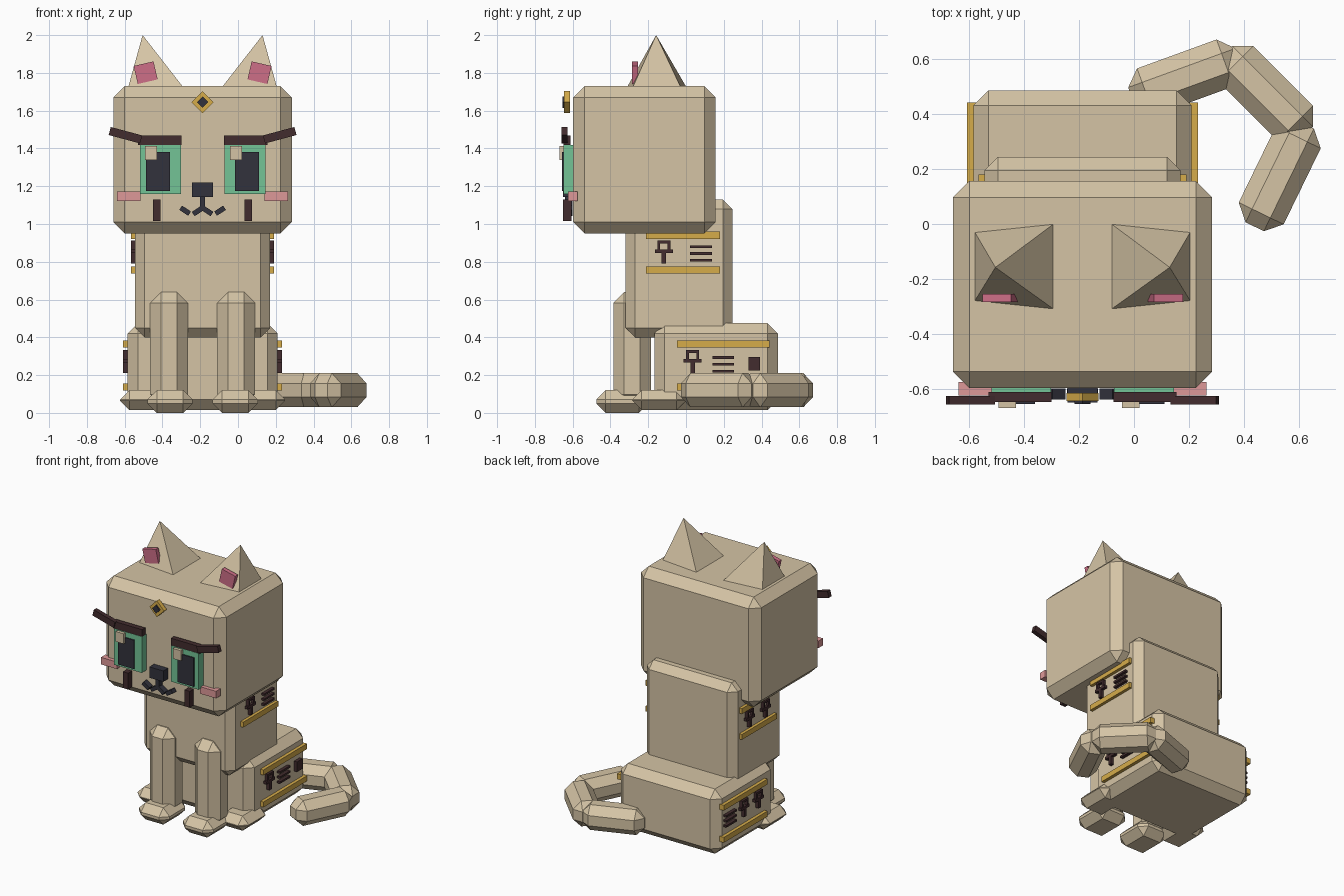
import bpy, bmesh, math
from mathutils import Matrix, Vector

if "Cube" in bpy.data.objects:
    bpy.data.objects.remove(bpy.data.objects["Cube"])

CX = -0.1875  # mirror plane of the body


def srgb(r, g, b):
    f = lambda c: c / 12.92 if c <= 0.04045 else ((c + 0.055) / 1.055) ** 2.4
    return (f(r / 255), f(g / 255), f(b / 255), 1)


def material(name, *rgb):
    m = bpy.data.materials.new(name)
    m.diffuse_color = srgb(*rgb)
    m.use_nodes = True
    m.node_tree.nodes["Principled BSDF"].inputs["Base Color"].default_value = m.diffuse_color
    return m


SAND = material("sand", 213, 196, 165)
GREEN = material("eye green", 115, 195, 150)
DARK = material("charcoal", 50, 50, 60)
BROWN = material("dark brown", 66, 44, 46)
GOLD = material("gold", 214, 172, 74)
ROSE = material("ear rose", 205, 110, 135)
BLUSH = material("blush pink", 222, 152, 152)


def finish(name, bm, mat):
    bmesh.ops.recalc_face_normals(bm, faces=bm.faces)
    me = bpy.data.meshes.new(name)
    bm.to_mesh(me)
    bm.free()
    me.materials.append(mat)
    ob = bpy.data.objects.new(name, me)
    bpy.context.collection.objects.link(ob)
    return ob


def box(name, mat, x, y, z, bevel=0, tilt=0, turn=0):
    """Box from (min, max) ranges; tilt turns it in the xz plane, turn about z."""
    lo, hi = Vector((x[0], y[0], z[0])), Vector((x[1], y[1], z[1]))
    bm = bmesh.new()
    bmesh.ops.create_cube(bm, size=1, matrix=Matrix.Diagonal((*(hi - lo), 1)))
    if bevel:
        bmesh.ops.bevel(bm, geom=bm.edges[:], offset=bevel, segments=1,
                        affect='EDGES', clamp_overlap=True)
    rot = Matrix.Rotation(math.radians(turn), 4, 'Z') @ Matrix.Rotation(math.radians(-tilt), 4, 'Y')
    bm.transform(Matrix.Translation((lo + hi) / 2) @ rot)
    return finish(name, bm, mat)


def flip(x):
    return (2 * CX - x[1], 2 * CX - x[0])


def pair(name, mat, x, y, z, bevel=0, tilt=0):
    box("left_" + name, mat, x, y, z, bevel, tilt)
    box("right_" + name, mat, flip(x), y, z, bevel, -tilt)


# Main masses
box("head", SAND, (-0.66, 0.285), (-0.597, 0.157), (0.95, 1.73), 0.06)
box("torso", SAND, (-0.545, 0.17), (-0.32, 0.245), (0.40, 1.13), 0.05)
box("haunches", SAND, (-0.585, 0.21), (-0.168, 0.487), (0.015, 0.475), 0.055)

# Legs and paws
pair("front_leg", SAND, (-0.465, -0.265), (-0.385, -0.185), (0.04, 0.64), 0.058)
pair("front_paw", SAND, (-0.48, -0.24), (-0.475, -0.2), (0, 0.12), 0.05)
pair("hind_paw", SAND, (-0.625, -0.4), (-0.285, 0.0), (0.015, 0.12), 0.05)

# Curled tail made of three chamfered blocks
for i, (tx, ty, ang) in enumerate([(0.187, 0.534, 20), (0.479, 0.476, -45), (0.531, 0.177, -116)]):
    box(f"tail_{i + 1}", SAND, (tx - 0.208, tx + 0.208), (ty - 0.091, ty + 0.091),
        (0.03, 0.21), 0.054, turn=ang)

# Ears: leaning four-sided pyramids
for name, s in (("left_ear", 1), ("right_ear", -1)):
    bm = bmesh.new()
    pts = [(-0.58, -0.03, 1.728), (-0.293, 0, 1.728), (-0.293, -0.31, 1.728),
           (-0.58, -0.28, 1.728), (-0.505, -0.158, 2.0)]
    v = [bm.verts.new((CX + s * (px - CX), py, pz)) for px, py, pz in pts]
    bm.faces.new(v[:4])
    for i in range(4):
        bm.faces.new((v[i], v[(i + 1) % 4], v[4]))
    finish(name, bm, SAND)
pair("inner_ear", ROSE, (-0.543, -0.435), (-0.285, -0.255), (1.752, 1.85), tilt=13)

# Eyes
pair("eye", GREEN, (-0.52, -0.303), (-0.648, -0.59), (1.16, 1.417))
pair("pupil", DARK, (-0.486, -0.36), (-0.656, -0.64), (1.175, 1.38))
for name, x0 in (("left_glint", -0.493), ("right_glint", -0.043)):
    box(name, SAND, (x0, x0 + 0.063), (-0.67, -0.645), (1.34, 1.412))

# Brows, cheeks and tear marks
pair("inner_brow", BROWN, (-0.53, -0.3), (-0.648, -0.612), (1.418, 1.468))
pair("outer_brow", BROWN, (-0.682, -0.51), (-0.658, -0.627), (1.448, 1.492), tilt=-15)
pair("cheek", BLUSH, (-0.64, -0.515), (-0.625, -0.575), (1.122, 1.172))
pair("tear_mark", BROWN, (-0.45, -0.409), (-0.65, -0.605), (1.015, 1.13))

# Nose and mouth
box("nose", DARK, (CX - 0.055, CX + 0.055), (-0.65, -0.59), (1.143, 1.22))
box("mouth_stem", DARK, (CX - 0.013, CX + 0.013), (-0.64, -0.6), (1.07, 1.145))
pair("mouth_inner", DARK, (-0.242, -0.184), (-0.64, -0.6), (1.055, 1.082), tilt=33)
pair("mouth_outer", DARK, (-0.308, -0.252), (-0.64, -0.6), (1.057, 1.084), tilt=-33)

# Forehead jewel
box("jewel_frame", GOLD, (CX - 0.041, CX + 0.041), (-0.645, -0.615), (1.604, 1.686), tilt=45)
box("jewel_stone", DARK, (CX - 0.021, CX + 0.021), (-0.655, -0.64), (1.624, 1.666), tilt=45)


# Side ornaments: gold bands and dark carved signs
def looped_cross(name, x, y, z):
    for part, a, b, c, d in (("stem", -0.012, 0.012, -0.12, -0.06),
                             ("bar", -0.047, 0.047, -0.065, -0.046),
                             ("loop_a", -0.034, -0.02, -0.05, 0),
                             ("loop_b", 0.02, 0.034, -0.05, 0),
                             ("loop_top", -0.034, 0.034, -0.014, 0)):
        box(f"{name}_{part}", BROWN, x, (y + a, y + b), (z + c, z + d))


def lines(name, x, y, z):
    for i in range(3):
        zz = z - i * 0.036
        box(f"{name}_{i + 1}", BROWN, x, (y - 0.058, y + 0.058), (zz - 0.007, zz + 0.007))


upper, lower = (-0.566, -0.535), (-0.608, -0.575)
for z in (0.94, 0.757):
    pair("collar_band", GOLD, upper, (-0.213, 0.18), (z - 0.019, z + 0.019))
for z in (0.365, 0.137):
    pair("haunch_band", GOLD, lower, (-0.048, 0.443), (z - 0.019, z + 0.019))

looped_cross("right_upper_cross", flip(upper), -0.117, 0.912)
lines("right_upper_lines", flip(upper), 0.08, 0.88)
looped_cross("right_lower_cross", flip(lower), 0.035, 0.332)
lines("right_lower_lines", flip(lower), 0.197, 0.293)
box("right_lower_square", BROWN, flip(lower), (0.33, 0.393), (0.225, 0.297))

for i, y in enumerate((-0.1, 0.08)):
    looped_cross(f"left_upper_cross_{i + 1}", upper, y, 0.912)
for i, y in enumerate((0.04, 0.2)):
    looped_cross(f"left_lower_cross_{i + 1}", lower, y, 0.332)
lines("left_lower_lines", lower, 0.355, 0.293)
